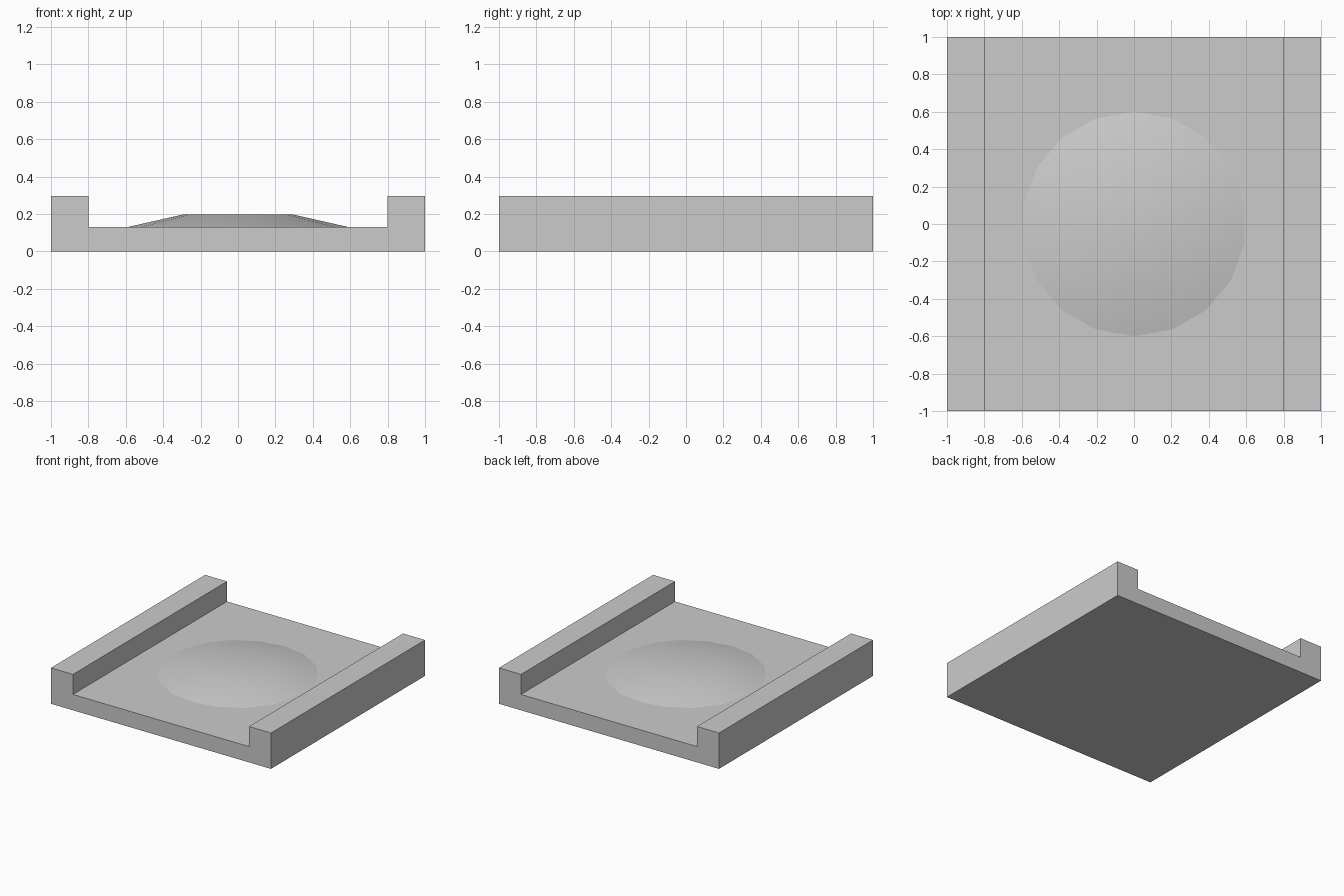
import bpy, bmesh
from mathutils import Matrix

if "Cube" in bpy.data.objects:
    bpy.data.objects.remove(bpy.data.objects["Cube"])


def add_object(name, bm):
    bmesh.ops.recalc_face_normals(bm, faces=bm.faces[:])
    mesh = bpy.data.meshes.new(name)
    bm.to_mesh(mesh)
    bm.free()
    obj = bpy.data.objects.new(name, mesh)
    bpy.context.collection.objects.link(obj)
    return obj


FLOOR, WALL, INNER = 0.13, 0.295, 0.80

# Channel base: U-shaped profile extruded from front to back
half = [(INNER, FLOOR), (INNER, WALL), (1, WALL), (1, 0)]
profile = half + [(-x, z) for x, z in reversed(half)]
bm = bmesh.new()
face = bm.faces.new([bm.verts.new((x, -1, z)) for x, z in profile])
ext = bmesh.ops.extrude_face_region(bm, geom=[face])
moved = [v for v in ext["geom"] if isinstance(v, bmesh.types.BMVert)]
bmesh.ops.translate(bm, verts=moved, vec=(0, 2, 0))
add_object("channel_base", bm)

# Low raised disc: shallow 18-sided frustum, smooth shaded
bottom, top = FLOOR, 0.197
bm = bmesh.new()
bmesh.ops.create_cone(bm, cap_ends=True, segments=18, radius1=0.6, radius2=0.3,
                      depth=top - bottom,
                      matrix=Matrix.Translation((0, 0, (bottom + top) / 2)))
# The underside lies on the channel floor and is left open
under = [f for f in bm.faces if f.calc_center_median().z < bottom + 0.001]
bmesh.ops.delete(bm, geom=under, context='FACES_ONLY')
for f in bm.faces:
    f.smooth = True
add_object("raised_disc", bm)
